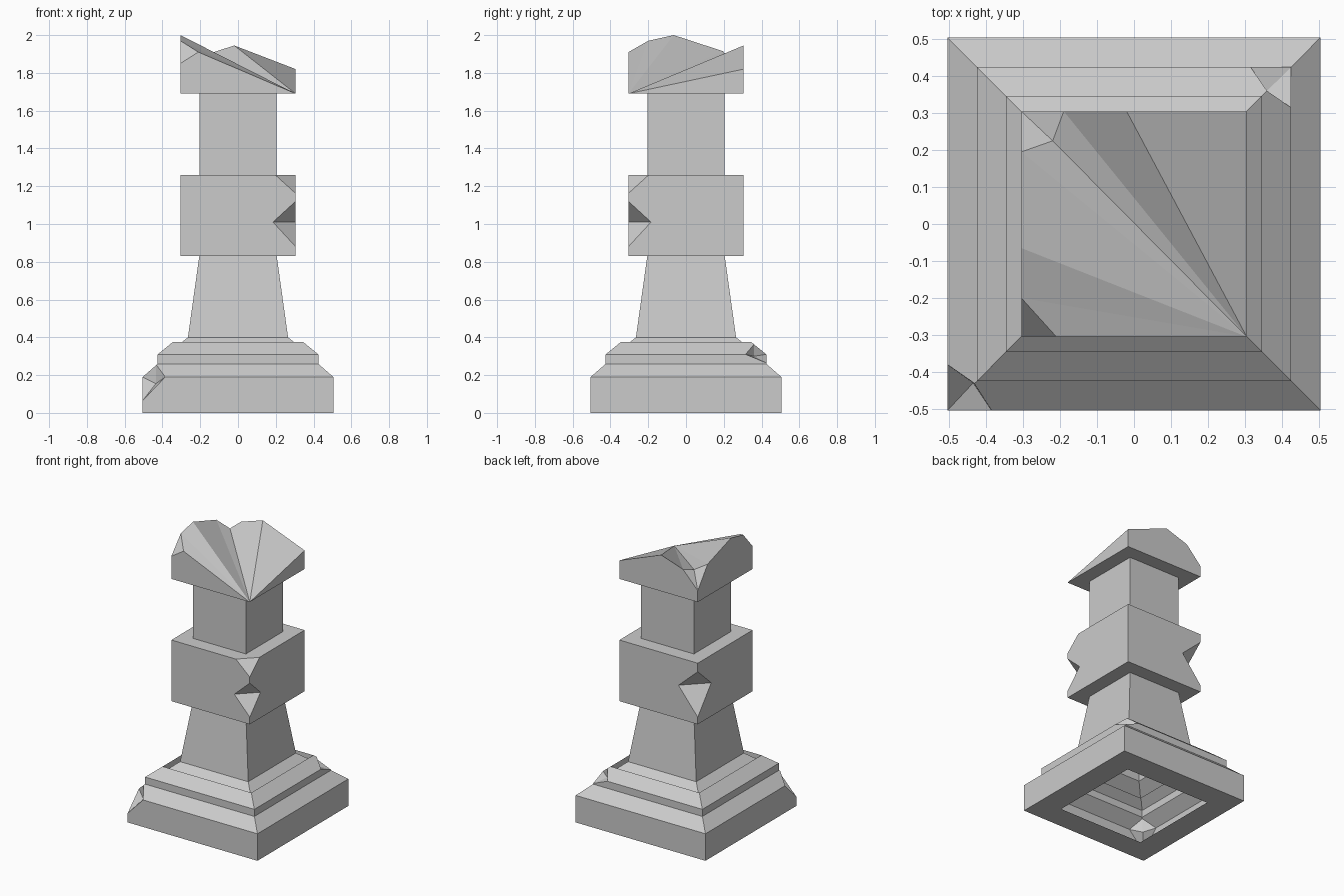
import bpy
import bmesh
from mathutils import Vector

cube = bpy.data.objects.get("Cube")
if cube:
    bpy.data.objects.remove(cube, do_unlink=True)

stone = bpy.data.materials.new("grey_stone")
stone.use_nodes = True
grey = (0.6, 0.6, 0.6, 1)
stone.diffuse_color = grey
stone.node_tree.nodes["Principled BSDF"].inputs["Base Color"].default_value = grey


def add_object(name, bm):
    bmesh.ops.recalc_face_normals(bm, faces=bm.faces)
    mesh = bpy.data.meshes.new(name)
    bm.to_mesh(mesh)
    bm.free()
    mesh.materials.append(stone)
    obj = bpy.data.objects.new(name, mesh)
    bpy.context.collection.objects.link(obj)
    return obj


def square_loft(name, profile):
    """Closed solid of square rings, from (half width, height) pairs."""
    bm = bmesh.new()
    rings = [[bm.verts.new((sx * w, sy * w, z))
              for sx, sy in ((1, 1), (-1, 1), (-1, -1), (1, -1))]
             for w, z in profile]
    for low, high in zip(rings, rings[1:]):
        for i in range(4):
            j = (i + 1) % 4
            bm.faces.new((low[i], low[j], high[j], high[i]))
    bm.faces.new(rings[0])
    bm.faces.new(rings[-1])
    return add_object(name, bm)


def chip(obj, apex, ring, reach=6):
    """Cut away the cone that runs from the apex out through the ring."""
    apex = Vector(apex)
    bm = bmesh.new()
    bm.verts.new(apex)
    for p in ring:
        bm.verts.new(apex + (Vector(p) - apex) * reach)
    hull = bmesh.ops.convex_hull(bm, input=bm.verts)
    loose = [v for v in bm.verts if not v.link_faces]
    bmesh.ops.delete(bm, geom=loose, context='VERTS')
    cutter = add_object("chip_cutter", bm)
    cutter.hide_render = True
    mod = obj.modifiers.new("chip", 'BOOLEAN')
    mod.operation = 'DIFFERENCE'
    mod.solver = 'EXACT'
    mod.object = cutter
    bpy.context.view_layer.objects.active = obj
    bpy.ops.object.modifier_apply(modifier=mod.name)
    bpy.data.objects.remove(cutter, do_unlink=True)


def edge_notch(obj, sx, sy, half, depth, top, mid, low):
    """Wedge knocked out of a vertical corner edge."""
    a = Vector((sx * (half - depth), sy * half, mid))
    b = Vector((sx * half, sy * (half - depth), mid))
    corner = (sx * half, sy * half)
    chip(obj, (a + b) / 2, [a, b, (*corner, top), (*corner, low)], 3)


# Stepped pedestal with a raised rim and the tapering lower shaft
pedestal = square_loft("pedestal", [
    (0.505, 0), (0.505, 0.19), (0.425, 0.26), (0.425, 0.31), (0.345, 0.375),
    (0.345, 0.335), (0.265, 0.40), (0.205, 0.83)])
chip(pedestal, (-0.435, -0.43, 0.155),
     [(-0.385, -0.505, 0.19), (-0.505, -0.38, 0.19),
      (-0.505, -0.505, 0.065), (-0.433, -0.43, 0.255)])
chip(pedestal, (0.36, 0.36, 0.30),
     [(0.315, 0.425, 0.31), (0.425, 0.315, 0.31),
      (0.425, 0.425, 0.265), (0.36, 0.36, 0.365)])

# Square opening in the underside of the pedestal
bm = bmesh.new()
bm.from_mesh(pedestal.data)
floor = [f for f in bm.faces
         if abs(f.normal.z) > 0.99 and f.calc_center_median().z < 0.001]
bmesh.ops.inset_region(bm, faces=floor, thickness=0.24)
bmesh.ops.delete(bm, geom=floor, context='FACES')
bm.to_mesh(pedestal.data)
bm.free()

# Middle block with notched corners
block = square_loft("middle_block", [(0.305, 0.83), (0.305, 1.26)])
edge_notch(block, 1, -1, 0.305, 0.12, 1.12, 1.01, 0.88)
edge_notch(block, -1, 1, 0.305, 0.15, 1.20, 1.065, 0.88)
chip(block, (0.253, -0.253, 1.26),
     [(0.2, -0.305, 1.26), (0.305, -0.2, 1.26),
      (0.305, -0.305, 1.165), (0.253, -0.253, 1.3)], 4)

# Upper shaft
square_loft("upper_shaft", [(0.205, 1.26), (0.205, 1.69)])

# Broken capital: rim points fanned from its lowest corner
H, BASE = 0.305, 1.69
bm = bmesh.new()
rim = [bm.verts.new(p) for p in (
    (H, -H, BASE), (H, H, 1.82), (-0.02, H, 1.945), (-0.19, H, 1.89),
    (-H, H, 1.77), (-H, 0.195, 1.915), (-H, -0.065, 2.0), (-H, -0.2, 1.97),
    (-H, -H, 1.85), (-0.21, -H, 1.91))]
dent = bm.verts.new((-0.22, 0.225, 1.865))
foot = [rim[0]] + [bm.verts.new((v.co.x, v.co.y, BASE)) for v in rim[1:]]
for i in range(len(rim)):
    j = (i + 1) % len(rim)
    wall = dict.fromkeys((foot[i], foot[j], rim[j], rim[i]))
    bm.faces.new(list(wall))
bm.faces.new(foot)
for i, j in ((1, 2), (2, 3), (5, 6), (6, 7), (7, 9)):
    bm.faces.new((rim[0], rim[i], rim[j]))
bm.faces.new((rim[7], rim[8], rim[9]))
for i, j in ((0, 3), (3, 4), (4, 5), (5, 0)):
    bm.faces.new((dent, rim[i], rim[j]))
add_object("broken_capital", bm)
